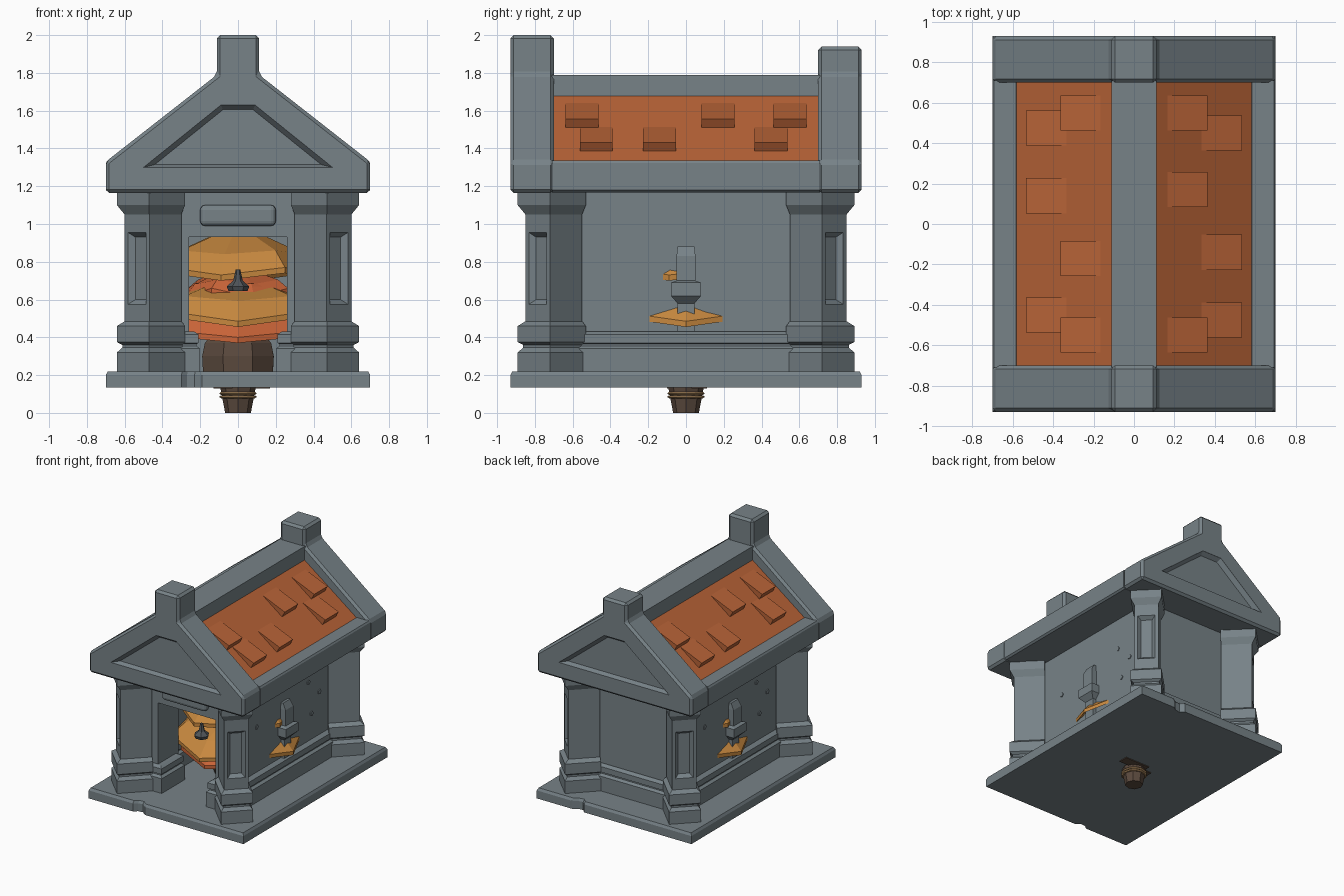
import bpy, bmesh, math
from mathutils import Vector

if "Cube" in bpy.data.objects:
    bpy.data.objects.remove(bpy.data.objects["Cube"])


def material(name, r, g, b):
    m = bpy.data.materials.new(name)
    m.diffuse_color = (r, g, b, 1)
    m.use_nodes = True
    m.node_tree.nodes["Principled BSDF"].inputs["Base Color"].default_value = m.diffuse_color
    return m


STONE = material("stone grey", .185, .225, .245)
TILE = material("roof orange", .48, .125, .038)
GOLD = material("leaf gold", .58, .25, .05)
RUST = material("leaf rust", .60, .13, .04)
BROWN = material("bark brown", .105, .068, .048)
ROPE = material("rope tan", .42, .25, .11)
DARK = material("iron grey", .08, .09, .10)


def finish(name, bm, mat, bevel=0, segments=1):
    bmesh.ops.recalc_face_normals(bm, faces=bm.faces)
    me = bpy.data.meshes.new(name)
    bm.to_mesh(me)
    bm.free()
    me.materials.append(mat)
    ob = bpy.data.objects.new(name, me)
    bpy.context.collection.objects.link(ob)
    if bevel:
        mod = ob.modifiers.new("bevel", 'BEVEL')
        mod.width, mod.segments = bevel, segments
        mod.limit_method, mod.angle_limit = 'ANGLE', math.radians(25)
    return ob


def loft_mesh(rings):
    """Skin a stack of equal-length rings and cap both ends."""
    bm = bmesh.new()
    vs = [[bm.verts.new(p) for p in ring] for ring in rings]
    n = len(rings[0])
    for a, b in zip(vs, vs[1:]):
        for i in range(n):
            j = (i + 1) % n
            bm.faces.new((a[i], a[j], b[j], b[i]))
    bm.faces.new(vs[0])
    bm.faces.new(vs[-1])
    return bm


def loft(name, rings, mat, bevel=0, segments=1):
    return finish(name, loft_mesh(rings), mat, bevel, segments)


def rect(x0, x1, y0, y1, z):
    return [(x0, y0, z), (x1, y0, z), (x1, y1, z), (x0, y1, z)]


def box(name, x0, x1, y0, y1, z0, z1, mat=STONE, bevel=0, segments=1):
    return loft(name, [rect(x0, x1, y0, y1, z0), rect(x0, x1, y0, y1, z1)], mat, bevel, segments)


def circle(r, z, n=8, turn=0, droop=0, x=0, y=0):
    return [(x + r * math.cos(turn + i * math.tau / n), y + r * math.sin(turn + i * math.tau / n),
             z - (droop if i % 2 == 0 else 0)) for i in range(n)]


# Floor slab with a chip in the front and back edges
outline = [(-.7, -.93), (-.3, -.93), (-.27, -.905), (-.23, -.9), (-.19, -.93), (.7, -.93),
           (.7, .93), (.38, .93), (.34, .905), (.3, .9), (.27, .93), (-.7, .93)]
loft("floor_slab", [[(x, y, .135) for x, y in outline], [(x, y, .2) for x, y in outline],
                    [(x * .985, y * .988, .22) for x, y in outline]], STONE)

# Walls around a hollow room with a deep doorway
box("back_wall", -.42, .42, .58, .66, .2, 1.18)
box("door_lintel", -.28, .28, -.66, -.4, .93, 1.18)
box("door_plaque", -.2, .2, -.71, -.65, .99, 1.1, bevel=.025, segments=3)
for s, side in ((1, "right"), (-1, "left")):
    box(side + "_wall", s * .36, s * .42, -.655, .655, .2, 1.18)
    box(side + "_door_jamb", s * .26, s * .415, -.66, -.4, .2, 1.18)


# Two-step plinth along the foot of the walls
def plinth(name, x0, x1, y0, y1):
    steps = [(.2, 0), (.34, 0), (.355, .02), (.365, .02), (.37, .008), (.415, .008), (.43, .03)]
    loft(name, [rect(x0 + d, x1 - d, y0 + d, y1 - d, z) for z, d in steps], STONE)


plinth("back_plinth", -.45, .45, .58, .70)
plinth("right_plinth", .34, .465, -.68, .68)
plinth("left_plinth", -.465, -.34, -.68, .68)
plinth("right_door_plinth", .2, .45, -.70, -.4)
plinth("left_door_plinth", -.45, -.2, -.70, -.4)

# Corner pillars set diagonally, with a sunk panel on the outer face
LEVELS = [(.2, .12, .15), (.32, .12, .15), (.345, .1, .13), (.36, .1, .13), (.375, .12, .15),
          (.46, .12, .15), (.485, .092, .12), (.55, .092, .12), (.98, .092, .12),
          (1.05, .092, .12), (1.1, .12, .15), (1.18, .12, .15)]
for sx in (1, -1):
    for sy in (1, -1):
        rings = []
        for z, half, out in LEVELS:
            ring = []
            for u, v in ((out, half), (out, -half), (-.12, -half), (-.12, half)):
                ring.append((sx * (.45 + (u + v) * .7071), sy * (.70 + (u - v) * .7071), z))
            rings.append(ring)
        bm = loft_mesh(rings)
        bmesh.ops.recalc_face_normals(bm, faces=bm.faces)
        d = Vector((sx, sy, 0)).normalized()
        panel = [f for f in bm.faces if f.normal.dot(d) > .95
                 and .7 < f.calc_center_median().z < .85]
        bmesh.ops.inset_region(bm, faces=panel, thickness=.035)
        bmesh.ops.inset_region(bm, faces=panel, thickness=.035, depth=-.03)
        finish(("back" if sy > 0 else "front") + ("_right" if sx > 0 else "_left") + "_pillar", bm, STONE)

# Roof core, eaves and ridge
box("roof_ceiling", -.66, .66, -.75, .75, 1.17, 1.32)
box("ridge_beam", -.112, .112, -.71, .71, 1.6, 1.79)
for s, side in ((1, "right"), (-1, "left")):
    prof = [(.57, 1.168), (.685, 1.168), (.7, 1.18), (.7, 1.322), (.692, 1.335), (.585, 1.335), (.57, 1.32)]
    loft(side + "_eave_beam", [[(s * x, y, z) for x, z in prof] for y in (-.71, .71)], STONE)


def roof_z(x):
    return 1.33 + (.585 - x) * .737


# Orange roof panels with raised wedge tiles; left side is the right one turned half round
for s, side in ((1, "right"), (-1, "left")):
    prof = [(.59, roof_z(.59)), (.1, roof_z(.1)), (.1, 1.3), (.59, 1.3)]
    loft(side + "_roof_panel", [[(s * x, y, z) for x, z in prof] for y in (-.71, .71)], TILE)
    for x0, ys in ((.165, (.55, .17, -.55)), (.335, (.45, -.14, -.475))):
        for k, yc in enumerate(ys):
            x1 = x0 + .175
            wedge = [(x0, roof_z(x0)), (x1 + .025, roof_z(x1) + .045), (x1, roof_z(x1)), (x0, roof_z(x0) - .03)]
            loft(f"{side}_tile_{x0}_{k}", [[(s * x, s * yc + h, z) for x, z in wedge] for h in (-.087, .087)], TILE)

# Gable ends with a finial block and a sunk pediment
for s, side, top in ((-1, "front", 2.0), (1, "back", 1.94)):
    half = [(.7, 1.165), (.7, 1.33), (.112, 1.79), (.112, top)]
    prof = half + [(-x, z) for x, z in reversed(half)]
    gable = loft(side + "_gable", [[(x, s * y, z) for x, z in prof] for y in (.70, .93)], STONE, bevel=.018)
    outer = [(.5, 1.3), (.09, 1.63), (-.09, 1.63), (-.5, 1.3)]
    inner = [(.44, 1.315), (.08, 1.605), (-.08, 1.605), (-.44, 1.315)]
    cutter = loft(side + "_cutter", [[(x, s * .96, z) for x, z in outer], [(x, s * .929, z) for x, z in outer],
                                     [(x, s * .895, z) for x, z in inner]], STONE)
    cutter.hide_render = True
    mod = gable.modifiers.new("pediment", 'BOOLEAN')
    mod.operation, mod.solver, mod.object = 'DIFFERENCE', 'EXACT', cutter
    bpy.context.view_layer.objects.active = gable
    for name in [m.name for m in gable.modifiers]:
        bpy.ops.object.modifier_apply(modifier=name)
    bpy.data.objects.remove(cutter)

# Tree in the middle: stem under the slab, stump and trunk
loft("stem_foot", [circle(.068, 0), circle(.095, .14)], BROWN)
loft("trunk", [circle(.2, .21, 8, .39), circle(.205, .3, 8, .39), circle(.19, .37, 8, .39),
               circle(.07, .5, 8, .39), circle(.05, .9, 8, .39)], BROWN)
for k, z in enumerate((.085, .103)):
    loft(f"stem_rope_{k}", [circle(.09, z - .008, 12), circle(.1, z, 12), circle(.09, z + .008, 12)], ROPE)
box("root_plate_a", -.06, .17, .03, .11, .129, .14, BROWN)
box("root_plate_b", -.13, -.03, -.1, .05, .129, .14, BROWN)


# Drooping leaf layers; their tips break through the side walls
def leaves(name, r, rim, top, mat, turn=0, droop=.05):
    h = top - rim
    loft(name, [circle(.12, rim + h * .45, 8, turn), circle(r * .8, rim + h * .25, 8, turn),
                circle(r, rim - .03, 8, turn, droop), circle(r, rim, 8, turn, droop),
                circle(r * .8, rim + h * .45, 8, turn, droop * .5), circle(.07, top, 8, turn)], mat)


leaves("lower_rust_leaves", .43, .43, .62, RUST, 0, .03)
leaves("lower_gold_leaves", .5, .535, .72, GOLD)
leaves("upper_rust_leaves", .3, .66, .76, RUST, .3)
leaves("upper_gold_leaves", .45, .77, .97, GOLD, -.2, .04)

# Hanging lamp in the doorway
loft("door_lamp", [circle(.05, .645, 6, y=-.47), circle(.06, .67, 6, y=-.47), circle(.025, .7, 6, y=-.47),
                   circle(.012, .76, 6, y=-.47)], DARK)

# Stone posts and small chips on both side walls
for s, side in ((1, "right"), (-1, "left")):
    steps = [(.43, .045, .45), (.58, .045, .45), (.62, .08, .49), (.69, .08, .49), (.7, .05, .465),
             (.83, .05, .465), (.88, .045, .44)]
    loft(side + "_wall_post", [rect(s * .4, s * x, -s * h, s * h, z) for z, h, x in steps], STONE)
    for k, (y, z) in enumerate(((.31, .91), (.35, .64), (-.36, .8), (.45, .78))):
        loft(f"{side}_wall_chip_{k}", [[(s * x, s * (y + a), z + b) for a, b, _ in circle(.02, 0, 5)]
                                       for x in (.415, .426)], STONE)
